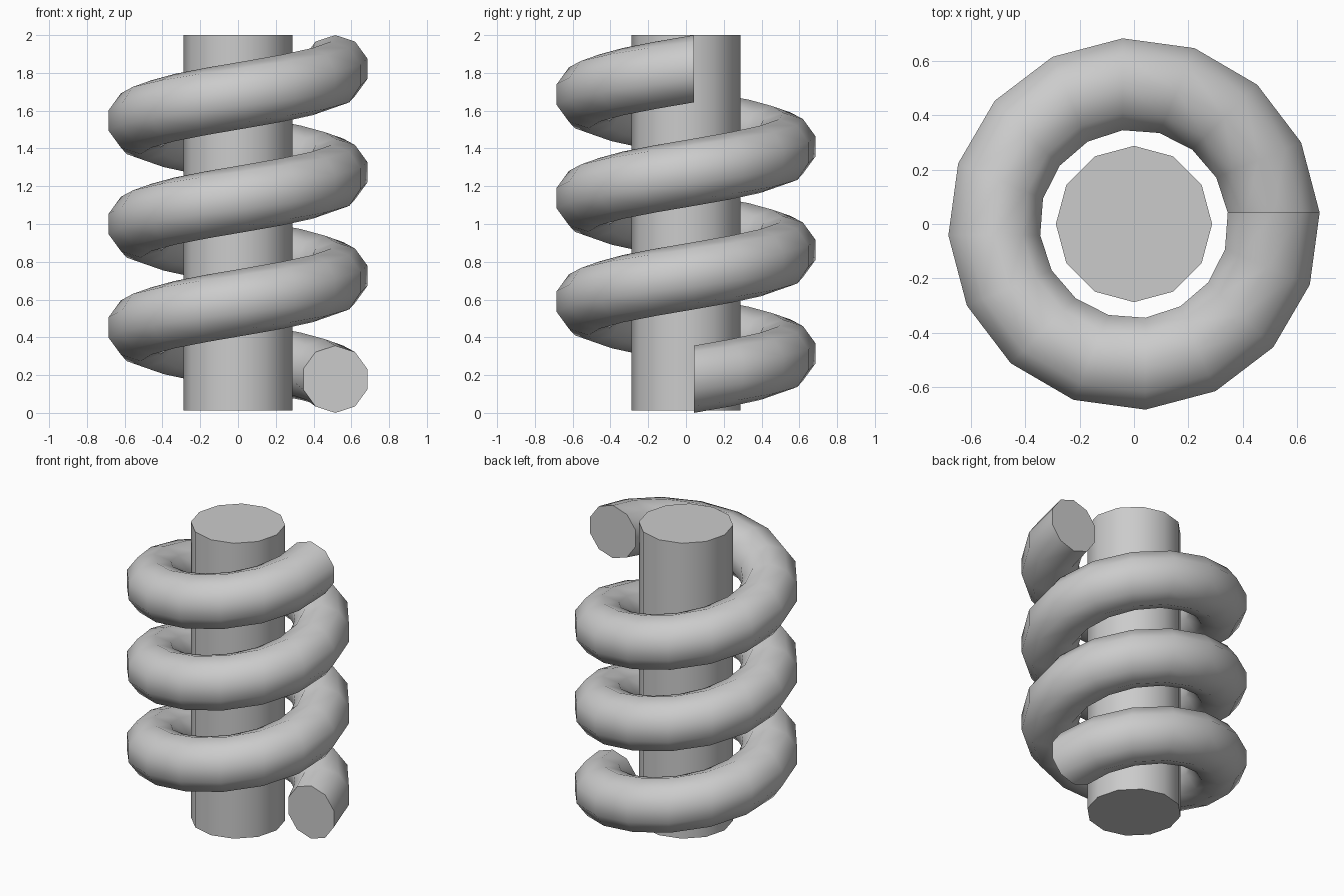
import bpy, bmesh
from math import pi, radians, sin, cos
from mathutils import Vector

cube = bpy.data.objects.get("Cube")
if cube:
    bpy.data.objects.remove(cube, do_unlink=True)

HEIGHT = 2.0
TUBE_RADIUS = 0.178
TUBE_SIDES = 10
TURNS = 3
STEPS_PER_TURN = 16

grey = bpy.data.materials.new("light grey")
grey.use_nodes = True
grey.diffuse_color = (0.6, 0.6, 0.6, 1)
grey.node_tree.nodes["Principled BSDF"].inputs["Base Color"].default_value = (0.6, 0.6, 0.6, 1)


def finish(bm, name):
    """Turn the bmesh into a smooth-shaded object with sharp end caps."""
    bmesh.ops.recalc_face_normals(bm, faces=bm.faces[:])
    mesh = bpy.data.meshes.new(name)
    bm.to_mesh(mesh)
    bm.free()
    mesh.materials.append(grey)
    obj = bpy.data.objects.new(name, mesh)
    bpy.context.collection.objects.link(obj)
    bpy.ops.object.select_all(action='DESELECT')
    obj.select_set(True)
    bpy.context.view_layer.objects.active = obj
    bpy.ops.object.shade_smooth_by_angle(angle=radians(50))
    return obj


# Central twelve-sided post
bm = bmesh.new()
base = 0.012
bmesh.ops.create_cone(bm, cap_ends=True, segments=12, radius1=0.288,
                      radius2=0.288, depth=HEIGHT - base)
bmesh.ops.translate(bm, verts=bm.verts[:], vec=(0, 0, (HEIGHT + base) / 2))
finish(bm, "center_post")

# Coil: an upright ten-sided ring swept along a rising spiral
bm = bmesh.new()
center = Vector((0.515, 0.042, TUBE_RADIUS))
ring = []
for i in range(TUBE_SIDES):
    a = 2 * pi * i / TUBE_SIDES
    ring.append(bm.verts.new(center + TUBE_RADIUS * Vector((sin(a), 0, cos(a)))))
edges = [bm.edges.new((ring[i - 1], ring[i])) for i in range(TUBE_SIDES)]
steps = TURNS * STEPS_PER_TURN
rise = (HEIGHT - 2 * TUBE_RADIUS) / steps
bmesh.ops.spin(bm, geom=ring + edges, cent=(0, 0, 0), axis=(0, 0, 1),
               dvec=(0, 0, rise), angle=2 * pi * TURNS, steps=steps)

# Flat caps on both ends of the coil
bmesh.ops.holes_fill(bm, edges=[e for e in bm.edges if e.is_boundary], sides=0)
finish(bm, "spiral_coil")
